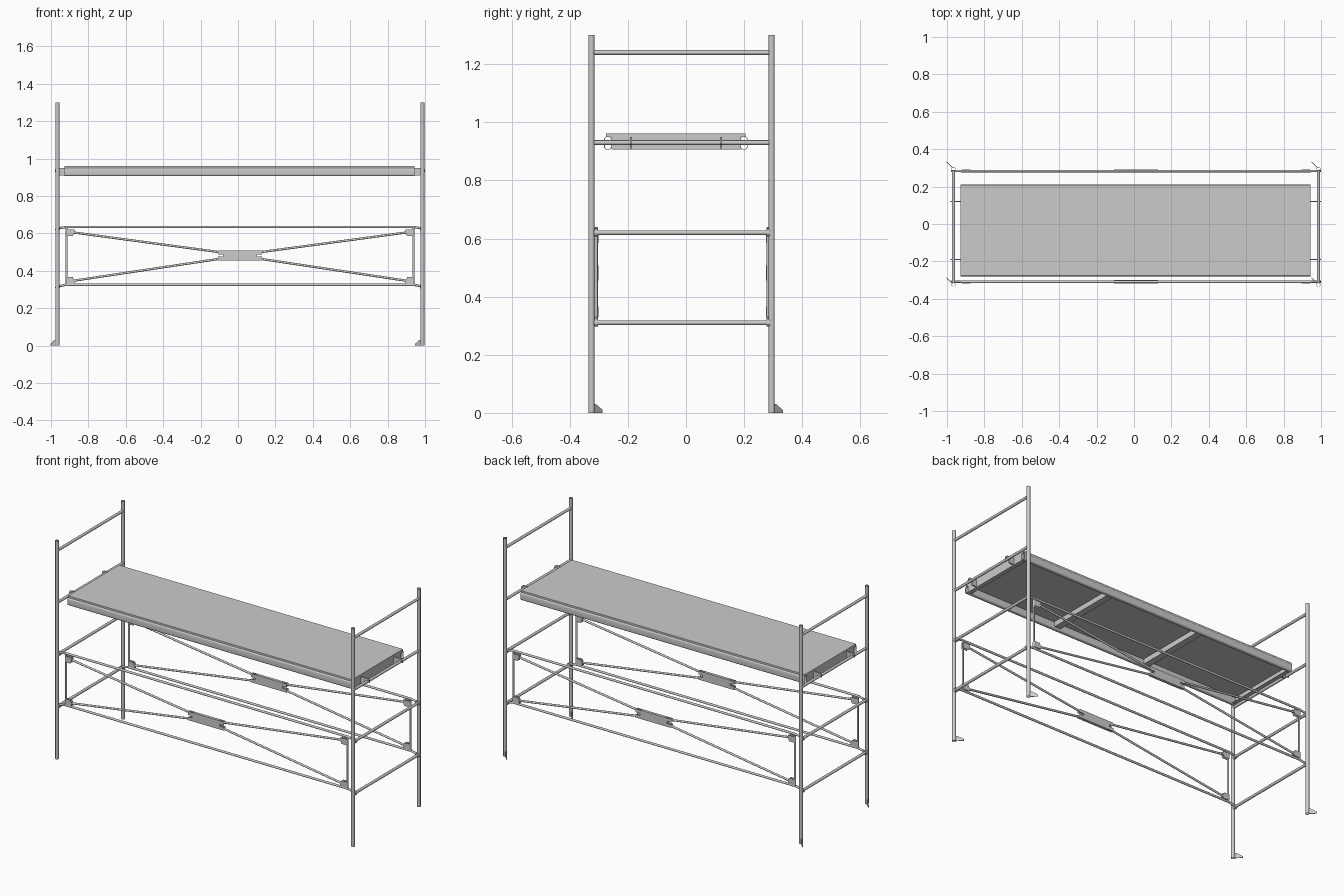
import bpy, bmesh, math
from mathutils import Vector

if "Cube" in bpy.data.objects:
    bpy.data.objects.remove(bpy.data.objects["Cube"])

XS = (-0.965, 0.986)      # end frames
YS = (-0.325, 0.295)      # posts in each frame
CX = sum(XS) / 2
CY = -0.035               # deck centre line


def finish(name, bm, smooth=False):
    bmesh.ops.recalc_face_normals(bm, faces=bm.faces)
    me = bpy.data.meshes.new(name)
    bm.to_mesh(me)
    bm.free()
    ob = bpy.data.objects.new(name, me)
    bpy.context.collection.objects.link(ob)
    if smooth:
        bpy.context.view_layer.objects.active = ob
        ob.select_set(True)
        bpy.ops.object.shade_smooth_by_angle(angle=math.radians(35))
        ob.select_set(False)
    return ob


def hollow(name, a, b, outer, inner, u, v):
    """Open pipe from a to b with matching outer and inner outlines in axes u, v."""
    bm = bmesh.new()
    rings = [[bm.verts.new(p + u * s + v * t) for s, t in prof]
             for p, prof in ((a, outer), (b, outer), (b, inner), (a, inner))]
    n = len(outer)
    for k in range(4):
        r, s = rings[k], rings[(k + 1) % 4]
        for i in range(n):
            bm.faces.new((r[i], r[(i + 1) % n], s[(i + 1) % n], s[i]))
    return finish(name, bm, True)


def tube(name, a, b, r, wall=0.0015, n=20):
    a, b = Vector(a), Vector(b)
    q = (b - a).to_track_quat('Z', 'Y')
    ring = lambda k: [(k * math.cos(2 * math.pi * i / n), k * math.sin(2 * math.pi * i / n))
                      for i in range(n)]
    return hollow(name, a, b, ring(r), ring(r - wall), q @ Vector((1, 0, 0)), q @ Vector((0, 1, 0)))


def box(name, x, y, z):
    bm = bmesh.new()
    bmesh.ops.create_cube(bm, size=1)
    for w in bm.verts:
        w.co = [lo + (c + 0.5) * (hi - lo) for c, (lo, hi) in zip(w.co, (x, y, z))]
    return finish(name, bm)


def plate(name, pts, normal, thick):
    """Flat polygon thickened evenly along its normal."""
    bm = bmesh.new()
    d = Vector(normal).normalized() * thick
    f = bm.faces.new([bm.verts.new(Vector(p) - d / 2) for p in pts])
    ext = bmesh.ops.extrude_face_region(bm, geom=[f])
    for g in ext['geom']:
        if isinstance(g, bmesh.types.BMVert):
            g.co += d
    return finish(name, bm)


# End frames: posts, diagonal foot fins and rungs
for x in XS:
    for y in YS:
        tube("post", (x, y, 0), (x, y, 1.3), 0.0103, 0.0018)
        fin = [(0.007, 0), (0.037, 0), (0.037, 0.01), (0.014, 0.03), (0.007, 0.03)]
        plate("foot_fin", [(x - s, y + s, z) for s, z in fin], (1, 1, 0), 0.004)
    for z in (0.31, 0.62, 0.93, 1.24):
        tube("rung", (x, YS[0] + 0.009, z), (x, YS[1] - 0.009, z), 0.0082)

# Folding cross-brace frames on the front and back
for y in (-0.309, 0.283):
    for z in (0.325, 0.634):
        tube("brace_rail", (XS[0] + 0.04, y, z), (XS[1] - 0.04, y, z), 0.0065)
    for side, px in ((1, XS[0]), (-1, XS[1])):
        vx = px + side * 0.048
        tube("brace_upright", (vx, y, 0.325), (vx, y, 0.634), 0.0055)
        for zr, zb, zd, zm, sg in ((0.31, 0.325, 0.342, 0.469, 1), (0.62, 0.634, 0.609, 0.495, -1)):
            # hooked end of each rail, over the rung
            tube("brace_hook", (px, y - 0.006, zr), (px, y + 0.006, zr), 0.0125, 0.0045)
            tube("brace_hook_arm", (px + side * 0.009, y, zr + 0.008), (vx, y, zb), 0.006)
            tube("diagonal_brace", (vx + side * 0.006, y, zd),
                 (CX - side * 0.075, y, zm), 0.006)
            # corner gussets
            z0, z1 = zd - sg * 0.012, zd + sg * 0.024
            gx = [vx - side * 0.002, vx + side * 0.042]
            for dy in (-0.007, 0.007):
                plate("corner_gusset",
                      [(gx[0], y + dy, z0), (gx[1], y + dy, z0), (gx[1], y + dy, (z0 + z1) / 2),
                       (gx[1] - side * 0.008, y + dy, z1), (gx[0], y + dy, z1)], (0, 1, 0), 0.002)
    # central hub plates with notched ends
    for dy in (-0.0075, 0.0075):
        prof = [(0.118, 0.026), (0.118, 0.006), (0.09, 0.006), (0.09, -0.006),
                (0.118, -0.006), (0.118, -0.026)]
        prof += [(-s, -t) for s, t in prof]
        plate("brace_hub", [(CX + s, y + dy, 0.482 + t) for s, t in prof], (0, 1, 0), 0.002)
    for z in (0.457, 0.507):
        box("brace_hub_flange", (CX - 0.085, CX + 0.085), (y - 0.0075, y + 0.0075), (z - 0.001, z + 0.001))

# Deck: board, hollow rounded side rails, end beams and cross members
x0, x1 = -0.928, 0.944
box("deck_board", (x0, x1), (CY - 0.24, CY + 0.24), (0.949, 0.961))


def rounded(w, h, r):
    pts = []
    for k, (sx, sy) in enumerate(((1, 1), (-1, 1), (-1, -1), (1, -1))):
        for i in range(5):
            t = math.pi / 2 * (k + i / 4)
            pts.append((sx * (w - r) + r * math.cos(t), sy * (h - r) + r * math.sin(t)))
    return pts


for sy in (-1, 1):
    yc, zc = CY + sy * 0.234, 0.9285
    hollow("deck_side_rail", Vector((x0, yc, zc)), Vector((x1, yc, zc)),
           rounded(0.0125, 0.0225, 0.009), rounded(0.0105, 0.0205, 0.007),
           Vector((0, 1, 0)), Vector((0, 0, 1)))
inner = (CY - 0.222, CY + 0.222)
for side, xe, px in ((1, x0, XS[0]), (-1, x1, XS[1])):
    xa, xb = sorted((xe, xe + side * 0.004))
    box("end_beam_web", (xa, xb), inner, (0.907, 0.95))
    xa, xb = sorted((xe, xe + side * 0.025))
    box("end_beam_flange", (xa, xb), inner, (0.907, 0.910))
    # hooks that hang the deck on the rungs
    for y in (-0.19, 0.12):
        arc = [(0.0088, 0.0), (0.0076, 0.0044), (0.0044, 0.0076), (0, 0.0088),
               (-0.0044, 0.0076), (-0.0076, 0.0044), (-0.0088, 0)]
        outline = [(-0.015, -0.004), (-0.013, 0.012), (-0.005, 0.019), (abs(xe - px), 0.019),
                   (abs(xe - px), -0.02), (0.012, -0.02)]
        pts = outline + arc
        plate("deck_hook", [(px + side * s, y, 0.93 + t) for s, t in pts], (0, 1, 0), 0.007)
for xm in (x0 + (x1 - x0) / 3, x0 + 2 * (x1 - x0) / 3):
    box("deck_cross_member", (xm - 0.02, xm + 0.02), inner, (0.918, 0.949))
